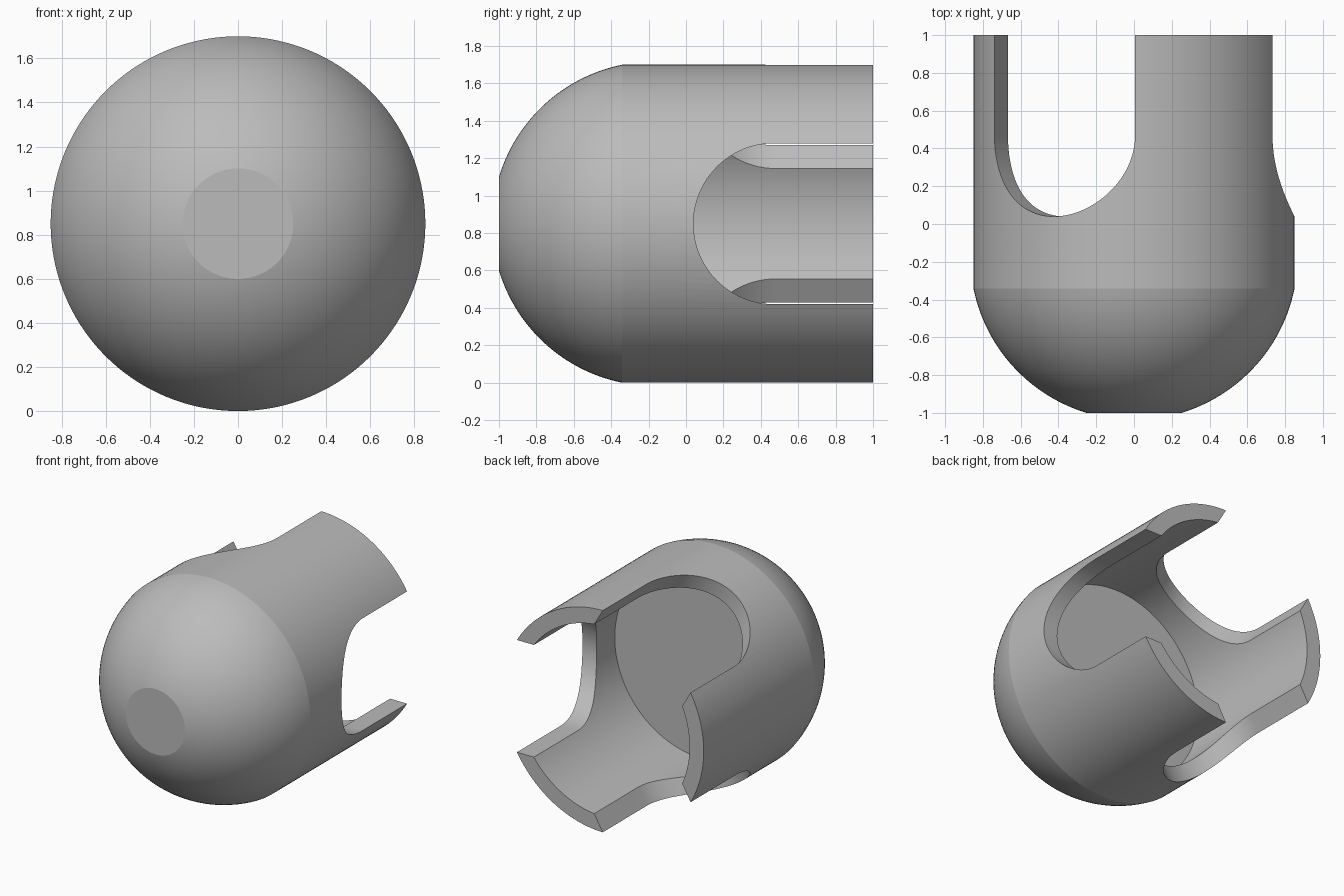
import bpy, bmesh
from math import pi, sin, cos, sqrt, radians
from mathutils import Matrix, Vector

cube = bpy.data.objects.get("Cube")
if cube:
    bpy.data.objects.remove(cube)

OUTER, INNER, MID = 0.85, 0.73, 0.85     # wall radii, axis height
DOME_Y, DOME_R = -0.17, 0.867            # dome centre and radius
FLOOR_Y = -0.18
SLOT_R, SLOT_Y = 0.43, 0.47              # slot half width, start of its straight part

grey = bpy.data.materials.new("plain grey")
grey.use_nodes = True
colour = (0.5, 0.5, 0.5, 1)
grey.diffuse_color = colour
grey.node_tree.nodes["Principled BSDF"].inputs["Base Color"].default_value = colour


def make_object(name, bm):
    bmesh.ops.recalc_face_normals(bm, faces=bm.faces)
    mesh = bpy.data.meshes.new(name)
    bm.to_mesh(mesh)
    bm.free()
    mesh.materials.append(grey)
    obj = bpy.data.objects.new(name, mesh)
    bpy.context.collection.objects.link(obj)
    return obj


# Domed cup: profile of (radius, y) turned about the y axis
steps = 28
y_seam = DOME_Y - sqrt(DOME_R**2 - OUTER**2)
profile = [(0, -1)]
for i in range(steps + 1):
    y = -1 + (y_seam + 1) * (i / steps) ** 1.5
    profile.append((sqrt(DOME_R**2 - (y - DOME_Y)**2), y))
profile += [(OUTER, 1), (INNER, 1), (INNER, FLOOR_Y), (0, FLOOR_Y)]

bm = bmesh.new()
points = [bm.verts.new((r, y, MID)) for r, y in profile]
edges = [bm.edges.new(pair) for pair in zip(points, points[1:])]
bmesh.ops.spin(bm, geom=points + edges, cent=(0, 0, MID), axis=(0, 1, 0),
               angle=2 * pi, steps=144, use_merge=True)
bmesh.ops.remove_doubles(bm, verts=bm.verts, dist=0.0001)
cup = make_object("domed_cup", bm)

# Round-ended slots cut through the wall, leaving three prongs
bm = bmesh.new()
arc = [radians(90 + 180 * i / 48) for i in range(49)]
outline = [(SLOT_Y + SLOT_R * cos(a), SLOT_R * sin(a)) for a in arc]
outline += [(1.2, -SLOT_R), (1.2, SLOT_R)]
for turn in range(3):
    face = bm.faces.new([bm.verts.new((0.3, y, z)) for y, z in outline])
    made = bmesh.ops.extrude_face_region(bm, geom=[face])["geom"]
    far = [v for v in made if isinstance(v, bmesh.types.BMVert)]
    bmesh.ops.translate(bm, verts=far, vec=Vector((0.9, 0, 0)))
    bmesh.ops.rotate(bm, verts=list({*face.verts, *far}), cent=(0, 0, 0),
                     matrix=Matrix.Rotation(turn * 2 * pi / 3, 3, 'Y'))
bmesh.ops.translate(bm, verts=bm.verts, vec=Vector((0, 0, MID)))
cutter = make_object("slot_cutter", bm)
cutter.hide_render = True

cut = cup.modifiers.new("slots", 'BOOLEAN')
cut.operation = 'DIFFERENCE'
cut.solver = 'EXACT'
cut.use_self = True
cut.object = cutter

bpy.ops.object.select_all(action='DESELECT')
bpy.context.view_layer.objects.active = cup
cup.select_set(True)
bpy.ops.object.modifier_apply(modifier=cut.name)
bpy.data.objects.remove(cutter)
bpy.ops.object.shade_smooth_by_angle(angle=radians(9))
